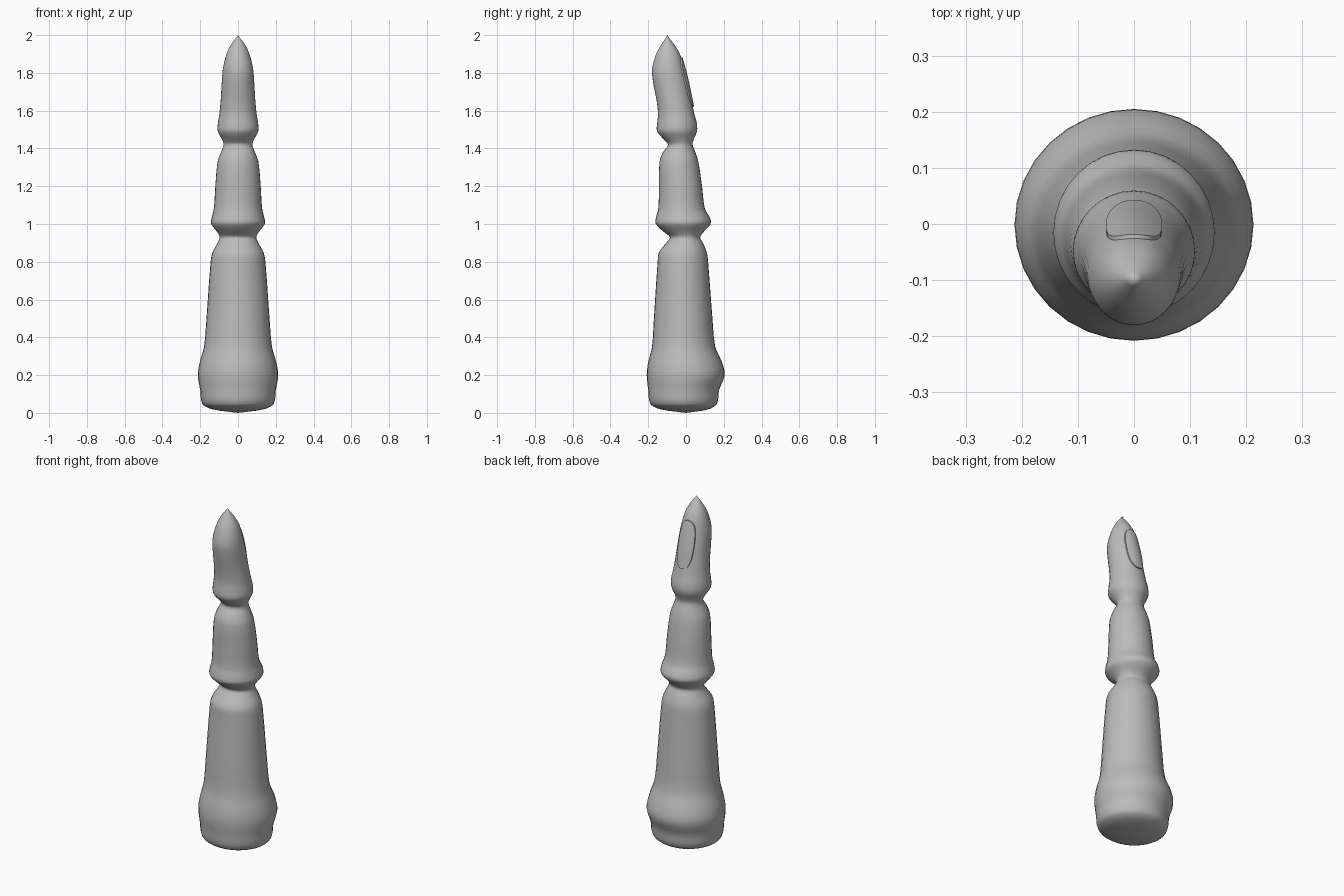
import bpy, bmesh, math

if "Cube" in bpy.data.objects:
    bpy.data.objects.remove(bpy.data.objects["Cube"])

grey = bpy.data.materials.new("plain grey")
grey.diffuse_color = (0.5, 0.5, 0.5, 1)
grey.use_nodes = True
grey.node_tree.nodes["Principled BSDF"].inputs["Base Color"].default_value = grey.diffuse_color

# finger sections: height, half width, front y, back y
SECTIONS = [
    (0.012, 0.10, -0.10, 0.09), (0.025, 0.155, -0.155, 0.135),
    (0.05, 0.19, -0.19, 0.165), (0.12, 0.20, -0.20, 0.175),
    (0.20, 0.213, -0.208, 0.205), (0.27, 0.202, -0.20, 0.19),
    (0.35, 0.18, -0.18, 0.155), (0.50, 0.167, -0.17, 0.14),
    (0.80, 0.145, -0.15, 0.117), (0.85, 0.135, -0.143, 0.11),
    (0.90, 0.108, -0.105, 0.09), (0.93, 0.097, -0.085, 0.075),
    (0.96, 0.112, -0.12, 0.095), (1.00, 0.142, -0.16, 0.13),
    (1.03, 0.14, -0.16, 0.128), (1.08, 0.128, -0.147, 0.10),
    (1.20, 0.12, -0.143, 0.085), (1.33, 0.108, -0.14, 0.065),
    (1.38, 0.09, -0.122, 0.05), (1.42, 0.076, -0.095, 0.035),
    (1.45, 0.086, -0.12, 0.042), (1.49, 0.107, -0.153, 0.058),
    (1.53, 0.107, -0.153, 0.058), (1.58, 0.099, -0.148, 0.045),
    (1.65, 0.092, -0.155, 0.030), (1.75, 0.086, -0.174, 0.010),
    (1.82, 0.08, -0.18, -0.008), (1.90, 0.061, -0.158, -0.032),
    (1.95, 0.037, -0.131, -0.062), (1.98, 0.015, -0.111, -0.085),
]
SEG, STEPS = 32, 3


def section(i, t):
    """Smooth section between entries i and i + 1."""
    n = len(SECTIONS) - 1
    a, b, c, d = (SECTIONS[max(0, min(n, i + k))] for k in (-1, 0, 1, 2))
    out = []
    for k in range(4):
        m0 = (c[k] - a[k]) / (c[0] - a[0]) * (c[0] - b[0])
        m1 = (d[k] - b[k]) / (d[0] - b[0]) * (c[0] - b[0])
        out.append(b[k] * (2*t**3 - 3*t*t + 1) + m0 * (t**3 - 2*t*t + t)
                   + c[k] * (3*t*t - 2*t**3) + m1 * (t**3 - t*t))
    out[0] = b[0] + (c[0] - b[0]) * t
    return out


def back_surface(x, z):
    i = max(k for k, s in enumerate(SECTIONS) if s[0] <= z)
    t = (z - SECTIONS[i][0]) / (SECTIONS[i + 1][0] - SECTIONS[i][0])
    _, hx, f, b = section(i, t)
    return (f + b) / 2 + (b - f) / 2 * math.sqrt(max(0, 1 - (x / hx) ** 2))


def finish(name, bm, angle):
    bmesh.ops.recalc_face_normals(bm, faces=bm.faces[:])
    me = bpy.data.meshes.new(name)
    bm.to_mesh(me)
    bm.free()
    me.materials.append(grey)
    ob = bpy.data.objects.new(name, me)
    bpy.context.collection.objects.link(ob)
    bpy.ops.object.select_all(action='DESELECT')
    ob.select_set(True)
    bpy.context.view_layer.objects.active = ob
    bpy.ops.object.shade_smooth_by_angle(angle=math.radians(angle))


def bridge(bm, r0, r1):
    for j in range(len(r0)):
        k = (j + 1) % len(r0)
        bm.faces.new((r0[j], r0[k], r1[k], r1[j]))


def fan(bm, ring, co):
    v = bm.verts.new(co)
    for j in range(len(ring)):
        bm.faces.new((ring[j], ring[(j + 1) % len(ring)], v))


# finger: lofted rings, rounded base and pointed tip
bm = bmesh.new()
samples = [section(i, s / STEPS) for i in range(len(SECTIONS) - 1)
           for s in range(STEPS)] + [SECTIONS[-1]]
rings = []
for z, hx, f, b in samples:
    rings.append([bm.verts.new((hx * math.cos(a), (f + b) / 2 + (b - f) / 2 * math.sin(a), z))
                  for a in (2 * math.pi * j / SEG for j in range(SEG))])
for r0, r1 in zip(rings, rings[1:]):
    bridge(bm, r0, r1)
fan(bm, rings[0], (0, 0, 0))
fan(bm, rings[-1], (0, -0.098, 2.0))
finish("finger", bm, 60)

# nail: thin rounded plate following the back of the fingertip
bm = bmesh.new()


def nail_ring(scale, lift):
    ring = []
    for j in range(SEG):
        a = 2 * math.pi * j / SEG
        c, s = math.cos(a), math.sin(a)
        x = 0.05 * scale * math.copysign(abs(c) ** 0.75, c)
        z = 1.752 + 0.13 * scale * math.copysign(abs(s) ** 0.75, s)
        ring.append(bm.verts.new((x, back_surface(x, z) + lift, z)))
    return ring


plate = [nail_ring(1, -0.006)] + [nail_ring(k, 0.007) for k in (1, 0.75, 0.5, 0.25)]
for r0, r1 in zip(plate, plate[1:]):
    bridge(bm, r0, r1)
fan(bm, plate[-1], (0, back_surface(0, 1.752) + 0.007, 1.752))
finish("nail", bm, 40)
